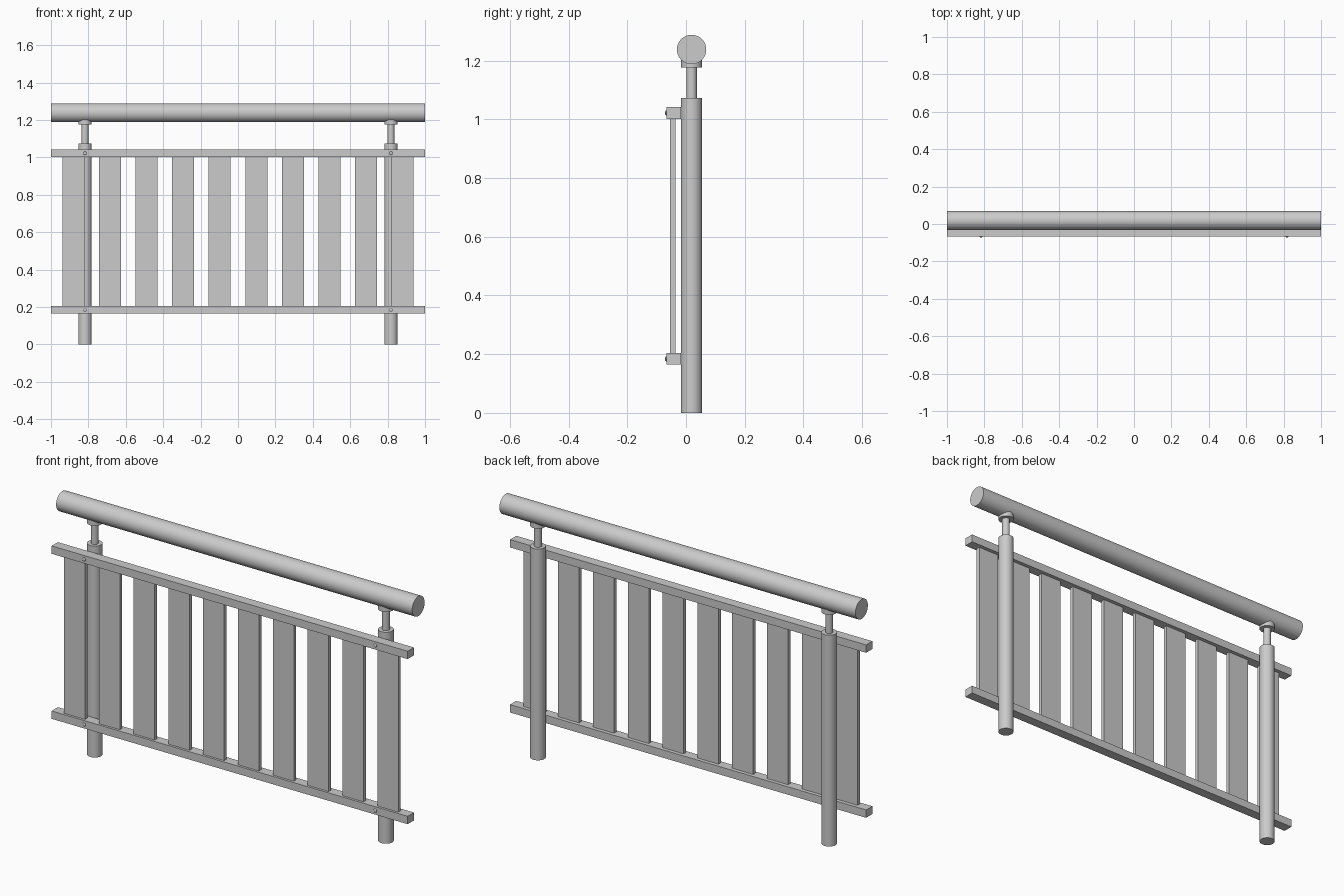
import bpy
from math import pi

if "Cube" in bpy.data.objects:
    bpy.data.objects.remove(bpy.data.objects["Cube"])

POST_X = 0.818    # post distance from centre
POST_Y = 0.019    # posts and handrail sit behind the panel
RAIL_Y = -0.042   # panel centre plane


def box(name, loc, size):
    bpy.ops.mesh.primitive_cube_add(size=1, location=loc)
    ob = bpy.context.object
    ob.name = name
    ob.scale = size
    bpy.ops.object.transform_apply(location=False, rotation=False, scale=True)
    return ob


def cyl(name, loc, radius, depth, rot=(0, 0, 0), sides=48):
    bpy.ops.mesh.primitive_cylinder_add(vertices=sides, radius=radius, depth=depth,
                                        location=loc, rotation=rot)
    ob = bpy.context.object
    ob.name = name
    bpy.ops.object.shade_smooth_by_angle()
    return ob


def upright(name, x, radius, z0, z1):
    return cyl(name, (x, POST_Y, (z0 + z1) / 2), radius, z1 - z0)


# Round handrail along the top
cyl("handrail", (0, POST_Y, 1.238), 0.05, 2.0, (0, pi / 2, 0), 64)

# Upper and lower panel rails
for name, z in (("lower_rail", 0.184), ("upper_rail", 1.022)):
    box(name, (0, RAIL_Y, z), (2.0, 0.05, 0.04))

# Flat vertical slats between the rails
for i in range(10):
    x = -0.88 + i * 1.76 / 9
    box(f"slat_{i + 1}", (x, -0.0455, 0.603), (0.118, 0.019, 0.81))

for side, x in (("left", -POST_X), ("right", POST_X)):
    # Post, thin neck and the saddle that carries the handrail
    upright(f"{side}_post", x, 0.036, 0.0, 1.073)
    upright(f"{side}_neck", x, 0.018, 1.06, 1.19)
    upright(f"{side}_saddle", x, 0.036, 1.176, 1.203)
    # Domed screw heads fixing the rails to the post
    for level, z in (("lower", 0.184), ("upper", 1.022)):
        bpy.ops.mesh.primitive_uv_sphere_add(segments=16, ring_count=8, radius=0.009,
                                             location=(x, -0.067, z))
        screw = bpy.context.object
        screw.name = f"{side}_{level}_screw"
        screw.scale = (1, 0.5, 1)
        bpy.ops.object.shade_smooth()
